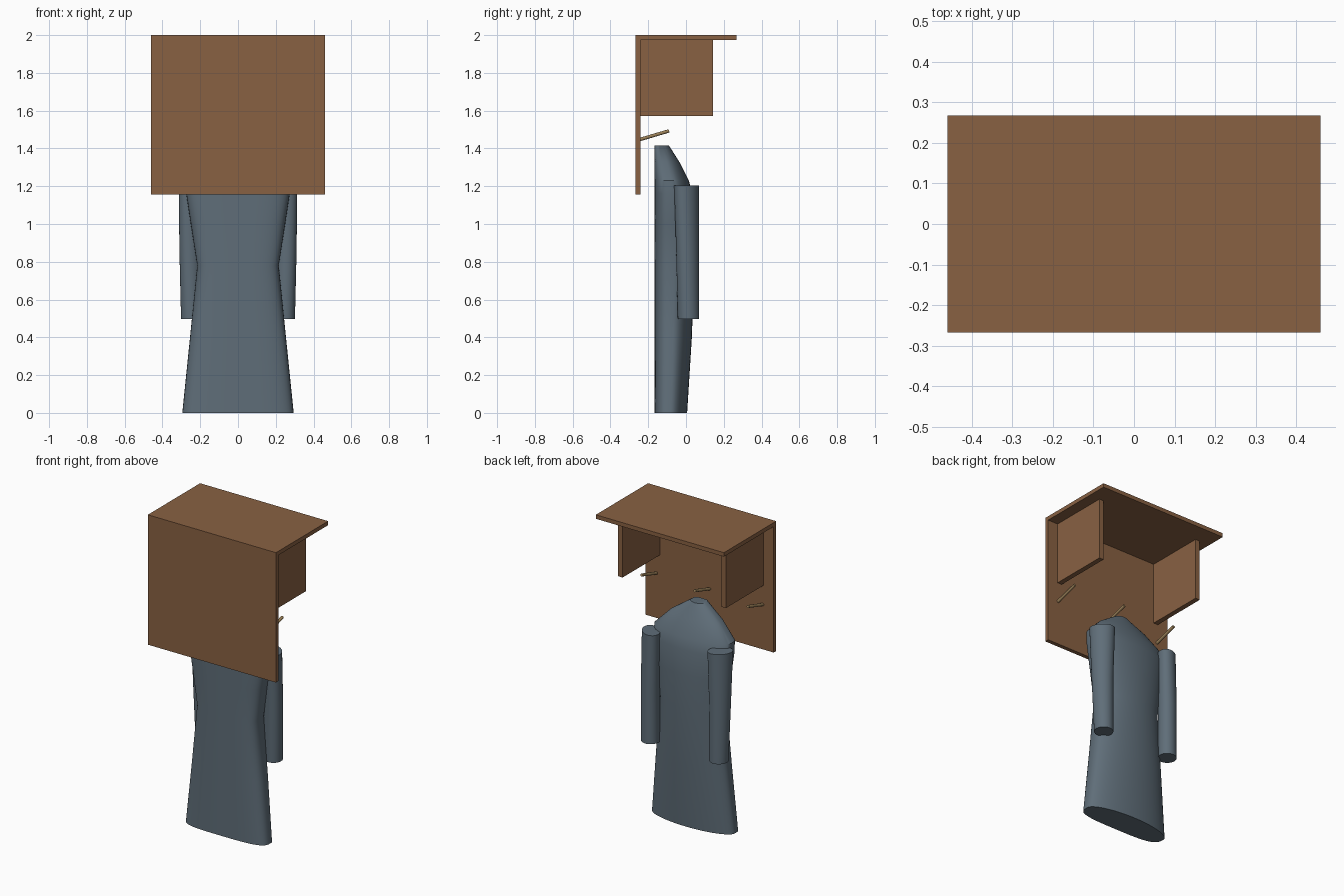
import bpy, bmesh, math
from mathutils import Vector

if "Cube" in bpy.data.objects:
    bpy.data.objects.remove(bpy.data.objects["Cube"])


def material(name, color):
    m = bpy.data.materials.new(name)
    m.diffuse_color = (*color, 1)
    m.use_nodes = True
    m.node_tree.nodes["Principled BSDF"].inputs["Base Color"].default_value = m.diffuse_color
    return m


WOOD = material("wood", (0.25, 0.12, 0.055))
CLOTH = material("cloth", (0.115, 0.155, 0.19))
PEG = material("peg_wood", (0.33, 0.22, 0.10))


def finish(name, bm, mat, smooth=None):
    bmesh.ops.recalc_face_normals(bm, faces=bm.faces)
    me = bpy.data.meshes.new(name)
    bm.to_mesh(me)
    bm.free()
    ob = bpy.data.objects.new(name, me)
    bpy.context.collection.objects.link(ob)
    me.materials.append(mat)
    if smooth:
        bpy.ops.object.select_all(action='DESELECT')
        ob.select_set(True)
        bpy.context.view_layer.objects.active = ob
        bpy.ops.object.shade_smooth_by_angle(angle=math.radians(smooth))
    return ob


def extrude_x(name, profile, x0, x1, mat):
    bm = bmesh.new()
    face = bm.faces.new([bm.verts.new((x0, y, z)) for y, z in profile])
    ext = bmesh.ops.extrude_face_region(bm, geom=[face])
    bmesh.ops.translate(bm, vec=(x1 - x0, 0, 0),
                        verts=[v for v in ext["geom"] if isinstance(v, bmesh.types.BMVert)])
    return finish(name, bm, mat)


def loft(name, rings, mat, smooth):
    bm = bmesh.new()
    loops = [[bm.verts.new(p) for p in ring] for ring in rings]
    n = len(loops[0])
    for a, b in zip(loops, loops[1:]):
        for i in range(n):
            j = (i + 1) % n
            bm.faces.new((a[i], a[j], b[j], b[i]))
    bm.faces.new(loops[0])
    bm.faces.new(loops[-1])
    return finish(name, bm, mat, smooth)


# Back board and hat shelf as one L-shaped profile
extrude_x("board_and_shelf",
          [(-0.268, 1.157), (-0.242, 1.157), (-0.242, 1.974), (0.268, 1.974),
           (0.268, 2.0), (-0.268, 2.0)], -0.46, 0.46, WOOD)

# Shelf brackets
for side, label in ((-1, "left"), (1, "right")):
    extrude_x("shelf_bracket_" + label,
              [(-0.242, 1.573), (0.143, 1.573), (0.143, 1.974), (-0.242, 1.974)],
              side * 0.387, side * 0.355, WOOD)

# Slanted coat pegs
start, end = Vector((0, -0.245, 1.447)), Vector((0, -0.09, 1.493))
axis = end - start
turn = axis.to_track_quat('Z', 'Y').to_matrix().to_4x4()
for i, x in enumerate((-0.382, 0, 0.382)):
    bm = bmesh.new()
    bmesh.ops.create_cone(bm, cap_ends=True, segments=16, radius1=0.009,
                          radius2=0.009, depth=axis.length)
    bmesh.ops.transform(bm, matrix=turn, verts=bm.verts)
    bmesh.ops.translate(bm, vec=(start + end) / 2 + Vector((x, 0, 0)), verts=bm.verts)
    finish(f"peg_{i + 1}", bm, PEG, 40)

# Coat body: flat towards the board, rounded at the back
FRONT = -0.168


def coat_ring(z, half, back, n=48):
    yc, depth = (FRONT + back) / 2, (back - FRONT) / 2
    pts = []
    for i in range(n):
        t = 2 * math.pi * i / n
        c, s = math.cos(t), math.sin(t)
        p = 1 if s >= 0 else 2 / 3.5
        pts.append((half * math.copysign(abs(c) ** p, c),
                    yc + depth * math.copysign(abs(s) ** p, s), z))
    return pts


sections = [(0, 0.295, 0.006), (0.4, 0.254, 0.031), (0.78, 0.216, 0.044),
            (1.0, 0.25, 0.042), (1.16, 0.274, 0.034), (1.23, 0.272, 0.015),
            (1.33, 0.175, -0.036), (1.415, 0.05, -0.09)]
loft("coat_body", [coat_ring(*s) for s in sections], CLOTH, 35)

# Hanging sleeves: tilted oval at the shoulder, round at the cuff
for side, label in ((-1, "left"), (1, "right")):
    rings = []
    for z, cx, cy, long, short in ((0.497, 0.245, 0.013, 0.057, 0.056),
                                   (0.85, 0.25, 0.008, 0.064, 0.056),
                                   (1.205, 0.248, 0.003, 0.076, 0.054)):
        ring = []
        for i in range(32):
            t = 2 * math.pi * i / 32
            u, v = long * math.cos(t), short * math.sin(t)
            k = math.sqrt(0.5)
            ring.append((side * (cx + (v - u) * k), cy + (u + v) * k, z))
        rings.append(ring)
    loft("coat_sleeve_" + label, rings, CLOTH, 35)
